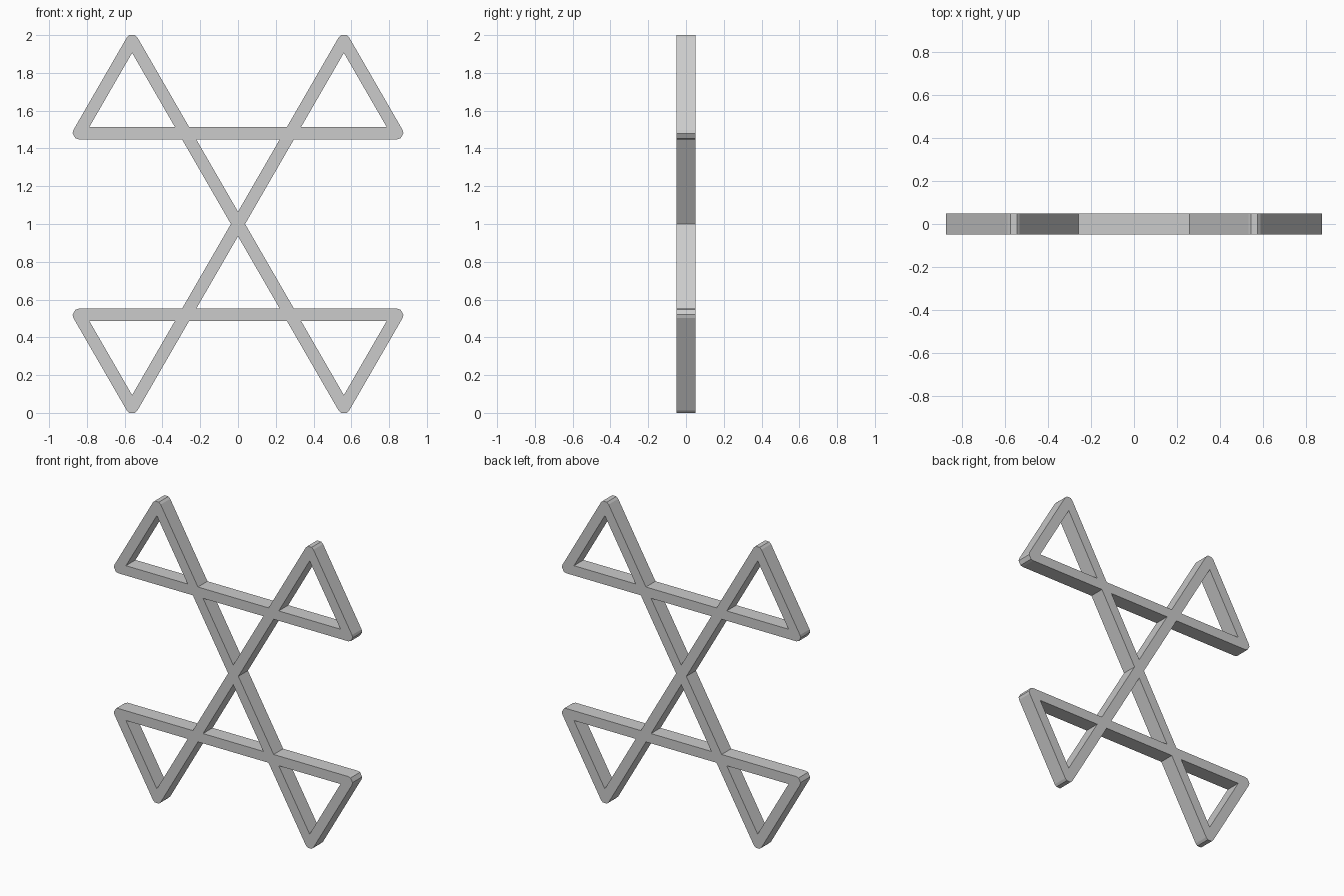
import bpy, bmesh
from math import radians, cos, sin, tan, pi
from mathutils import Vector

if "Cube" in bpy.data.objects:
    bpy.data.objects.remove(bpy.data.objects["Cube"])

R = 0.0325                      # half bar width
HALF_H, BAR_Z, DEPTH = 0.971, 0.481, 0.05
T60 = tan(radians(60))
apex = Vector((HALF_H / T60, HALF_H))
cross = Vector((BAR_Z / T60, BAR_Z))
corner = Vector((cross.x + 2 * (HALF_H - BAR_Z) / T60, BAR_Z))


def polar(c, r, deg):
    return c + r * Vector((cos(radians(deg)), sin(radians(deg))))


def rounded(c, mid):
    return [polar(c, R, mid + a) for a in (-60, -28, 28, 60)]


def flip(pts, sx, sz):
    return [Vector((p.x * sx, p.y * sz)) for p in pts]


def inset(tri):
    # Shrink a triangular opening by the half bar width
    mid = sum(tri, Vector((0, 0))) / 3
    return [p + (mid - p).normalized() * 2 * R for p in tri]


# Outer outline: one quarter, mirrored round
notch = R / sin(radians(60))
quarter = ([Vector((notch, 0)), polar(cross, notch, 300)]
           + rounded(corner, -30) + rounded(apex, 90) + [polar(cross, notch, 120)])
outline = (quarter + flip(quarter[:0:-1], -1, 1)
           + flip(quarter, -1, -1) + flip(quarter[:0:-1], 1, -1))

# Six triangular openings
loops = [outline]
wing = inset([cross, corner, apex])
middle = inset([Vector((0, 0)), cross, Vector((-cross.x, cross.y))])
for sz in (1, -1):
    loops.append(flip(middle, 1, sz))
    for sx in (1, -1):
        loops.append(flip(wing, sx, sz))

# Filled, extruded profile standing upright
curve = bpy.data.curves.new("crossed_frame", 'CURVE')
curve.dimensions = '2D'
curve.fill_mode = 'BOTH'
curve.extrude = DEPTH
for pts in loops:
    s = curve.splines.new('POLY')
    s.points.add(len(pts) - 1)
    for sp, p in zip(s.points, pts):
        sp.co = (p.x, p.y, 0, 1)
    s.use_cyclic_u = True
frame = bpy.data.objects.new("crossed_frame", curve)
bpy.context.collection.objects.link(frame)
frame.location.z = 1.0
frame.rotation_euler.x = pi / 2

# Turn into a clean flat-shaded mesh
bpy.context.view_layer.objects.active = frame
frame.select_set(True)
bpy.ops.object.convert(target='MESH')
bm = bmesh.new()
bm.from_mesh(frame.data)
bmesh.ops.remove_doubles(bm, verts=bm.verts, dist=0.0005)
bmesh.ops.recalc_face_normals(bm, faces=bm.faces)
for f in bm.faces:
    f.smooth = False
bm.to_mesh(frame.data)
bm.free()
